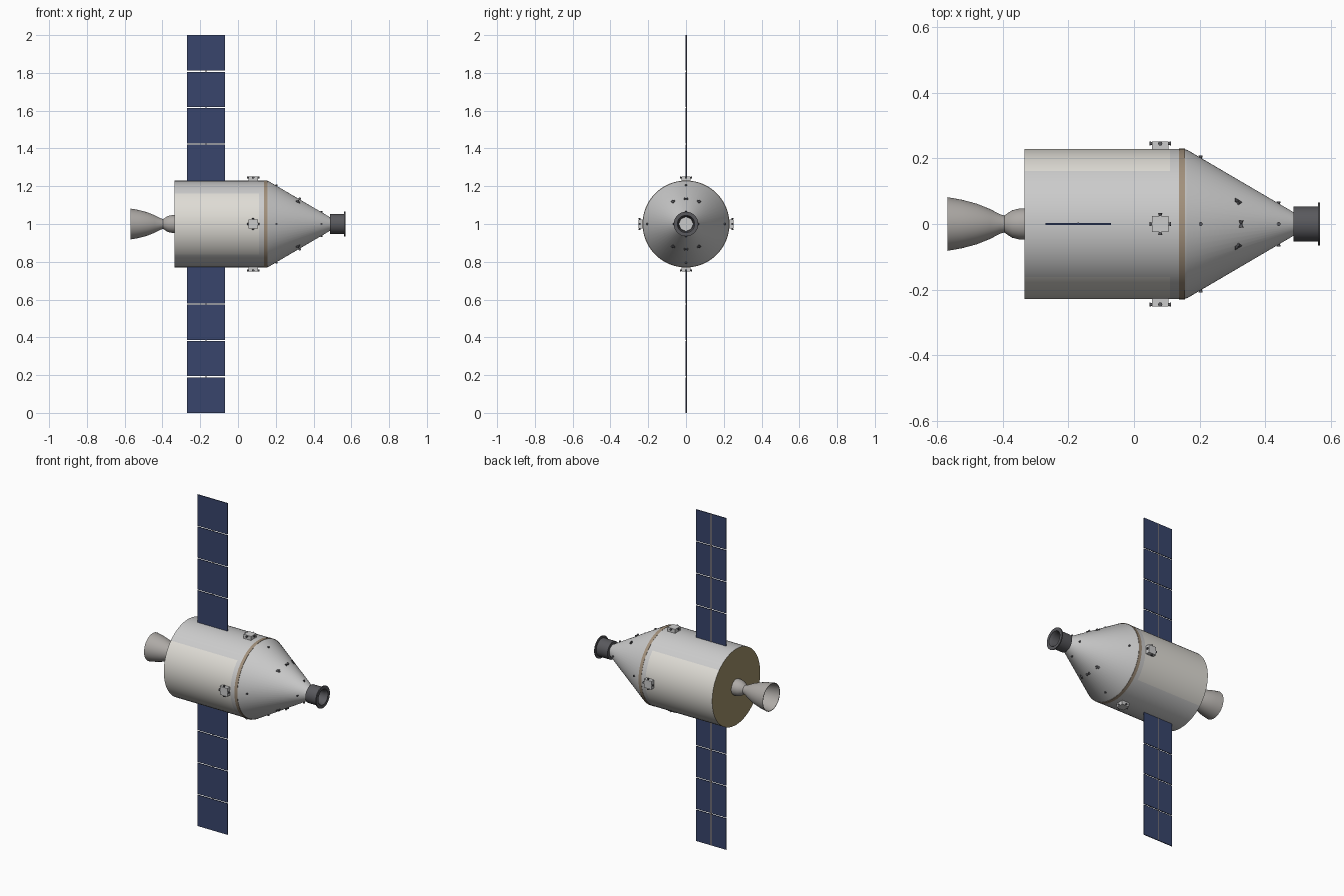
import bpy, bmesh, math
from mathutils import Vector, Matrix

if "Cube" in bpy.data.objects:
    bpy.data.objects.remove(bpy.data.objects["Cube"])

CZ = 1.0   # height of the long axis


def mat(name, rgb):
    m = bpy.data.materials.new(name)
    m.diffuse_color = (*rgb, 1)
    m.use_nodes = True
    m.node_tree.nodes["Principled BSDF"].inputs["Base Color"].default_value = m.diffuse_color
    return m


GREY = mat("hull_grey", (0.62, 0.62, 0.62))
CREAM = mat("radiator_cream", (0.74, 0.72, 0.67))
TAN = mat("tan", (0.36, 0.28, 0.2))
GOLD = mat("gold_foil", (0.35, 0.28, 0.14))
DARK = mat("dark_grey", (0.1, 0.1, 0.11))
METAL = mat("nozzle_metal", (0.42, 0.4, 0.38))
NAVY = mat("solar_blue", (0.04, 0.06, 0.15))


def finish(bm, name, m, smooth=True):
    bmesh.ops.remove_doubles(bm, verts=bm.verts, dist=1e-5)
    bmesh.ops.recalc_face_normals(bm, faces=bm.faces)
    me = bpy.data.meshes.new(name)
    bm.to_mesh(me)
    bm.free()
    ob = bpy.data.objects.new(name, me)
    bpy.context.collection.objects.link(ob)
    me.materials.append(m)
    if smooth:
        bpy.context.view_layer.objects.active = ob
        ob.select_set(True)
        bpy.ops.object.shade_smooth_by_angle(angle=math.radians(30))
        ob.select_set(False)
    return ob


def lathe(name, profile, m, n=64, closed=False):
    """Spin (x, radius) points around the long axis."""
    bm = bmesh.new()
    rings = [[bm.verts.new((x, r * math.cos(2 * math.pi * i / n),
                            CZ + r * math.sin(2 * math.pi * i / n))) for i in range(n)]
             for x, r in profile]
    pairs = list(zip(rings, rings[1:])) + ([(rings[-1], rings[0])] if closed else [])
    for a, b in pairs:
        for i in range(n):
            j = (i + 1) % n
            bm.faces.new((a[i], a[j], b[j], b[i]))
    return finish(bm, name, m)


def add_cone(bm, p, d, r1, r2, length, n=12):
    """Small nozzle starting at p, opening along d."""
    d = Vector(d).normalized()
    M = Matrix.Translation(Vector(p) + d * length / 2) @ d.to_track_quat('Z', 'Y').to_matrix().to_4x4()
    bmesh.ops.create_cone(bm, cap_ends=True, segments=n, radius1=r1, radius2=r2, depth=length, matrix=M)


def add_box(bm, lo, hi):
    lo, hi = Vector(lo), Vector(hi)
    M = Matrix.Translation((lo + hi) / 2) @ Matrix.Diagonal((*(hi - lo), 1))
    bmesh.ops.create_cube(bm, size=1, matrix=M)


# service module hull, with cream radiator panels on the two sides
hull = lathe("service_module", [(-0.335, 0.229), (0.11, 0.229), (0.137, 0.229), (0.137, 0.0)], GREY)
hull.data.materials.append(CREAM)
for f in hull.data.polygons:
    if f.center.x < 0.1 and abs(f.center.y) > abs(f.center.z - CZ):
        f.material_index = 1
lathe("aft_bulkhead", [(-0.335, 0.229), (-0.335, 0.0)], GOLD)
lathe("joint_ring", [(0.137, 0.0), (0.137, 0.23), (0.156, 0.23), (0.156, 0.0)], TAN)

# crew cone
lathe("crew_cone", [(0.156, 0.0), (0.156, 0.228), (0.163, 0.226), (0.487, 0.036), (0.5, 0.036), (0.5, 0.0)], GREY)

# hollow docking collar with flange
lathe("docking_collar", [(0.487, 0.034), (0.487, 0.053), (0.562, 0.053), (0.562, 0.065),
                         (0.568, 0.065), (0.568, 0.046), (0.55, 0.038), (0.51, 0.038)], DARK, 48, True)

# main engine: chamber, throat and thin bell
lathe("engine", [(-0.33, 0.048), (-0.35, 0.047), (-0.372, 0.042), (-0.386, 0.033), (-0.396, 0.026),
                 (-0.41, 0.03), (-0.44, 0.046), (-0.48, 0.062), (-0.525, 0.074), (-0.57, 0.082),
                 (-0.57, 0.079), (-0.525, 0.071), (-0.48, 0.059), (-0.44, 0.043), (-0.41, 0.027),
                 (-0.4, 0.0)], METAL, 48)

# solar wings: four cells per side, with spine on the back
cells = [(0.222, 0.421), (0.427, 0.613), (0.619, 0.806), (0.812, 1.0)]
for s, side in ((1, "upper"), (-1, "lower")):
    bm = bmesh.new()
    for a, b in cells:
        z = sorted((CZ + s * a, CZ + s * b))
        add_box(bm, (-0.27, -0.0025, z[0]), (-0.07, 0.0025, z[1]))
    finish(bm, side + "_solar_panels", NAVY, False)
    bm = bmesh.new()
    z = sorted((CZ + s * 0.22, CZ + s * 1.0))
    add_box(bm, (-0.1725, 0.0, z[0]), (-0.1675, 0.0045, z[1]))
    finish(bm, side + "_panel_spine", TAN, False)


def around(angle):
    """Outward and sideways directions at an angle around the axis."""
    c, s = math.cos(angle), math.sin(angle)
    return Vector((0, c, s)), Vector((0, -s, c))


AXIS = Vector((0, 0, CZ))
X = Vector((1, 0, 0))

# four attitude-thruster blocks, each with four nozzles
for k in range(4):
    out, side = around(k * math.pi / 2)
    bm = bmesh.new()
    add_box(bm, (0.055, 0.222, -0.025), (0.105, 0.252, 0.025))
    bmesh.ops.rotate(bm, verts=bm.verts, matrix=Matrix.Rotation(k * math.pi / 2, 3, 'X'))
    bmesh.ops.translate(bm, verts=bm.verts, vec=AXIS)
    finish(bm, f"thruster_block_{k + 1}", GREY, False)
    bm = bmesh.new()
    c = AXIS + X * 0.08 + out * 0.246
    for d in (X, -X, side, -side):
        add_cone(bm, c + d * 0.022, d, 0.003, 0.0065, 0.011)
    finish(bm, f"block_nozzles_{k + 1}", DARK)

# small thrusters dotted over the crew cone
slope = Vector((0.19, 0.324)).normalized()


def cone_point(x, out):
    return AXIS + X * x + out * (0.226 - (x - 0.163) * 0.586)


bm = bmesh.new()
for k in range(4):
    out, side = around(k * math.pi / 2)
    normal = X * slope.x * 1.0 + out * slope.y
    for x in (0.205, 0.443):
        add_cone(bm, cone_point(x, out) - normal * 0.003, out, 0.004, 0.006, 0.01)
for s in (1, -1):
    out, side = around(s * math.pi / 2)
    for d in (side, -side):      # back-to-back pair
        add_cone(bm, cone_point(0.327, out) + out * 0.004, d, 0.003, 0.007, 0.011)
    for t in (1, -1):            # angled pairs beside it
        o2, sd = around(s * math.pi / 2 + t * math.radians(31))
        p = cone_point(0.327, o2)
        add_cone(bm, p, -X + o2 * 0.5, 0.003, 0.007, 0.022)
        add_cone(bm, p, -X * 0.6 + o2 * 0.5 - sd * t * 0.5, 0.003, 0.006, 0.016)
finish(bm, "cone_thrusters", DARK)
